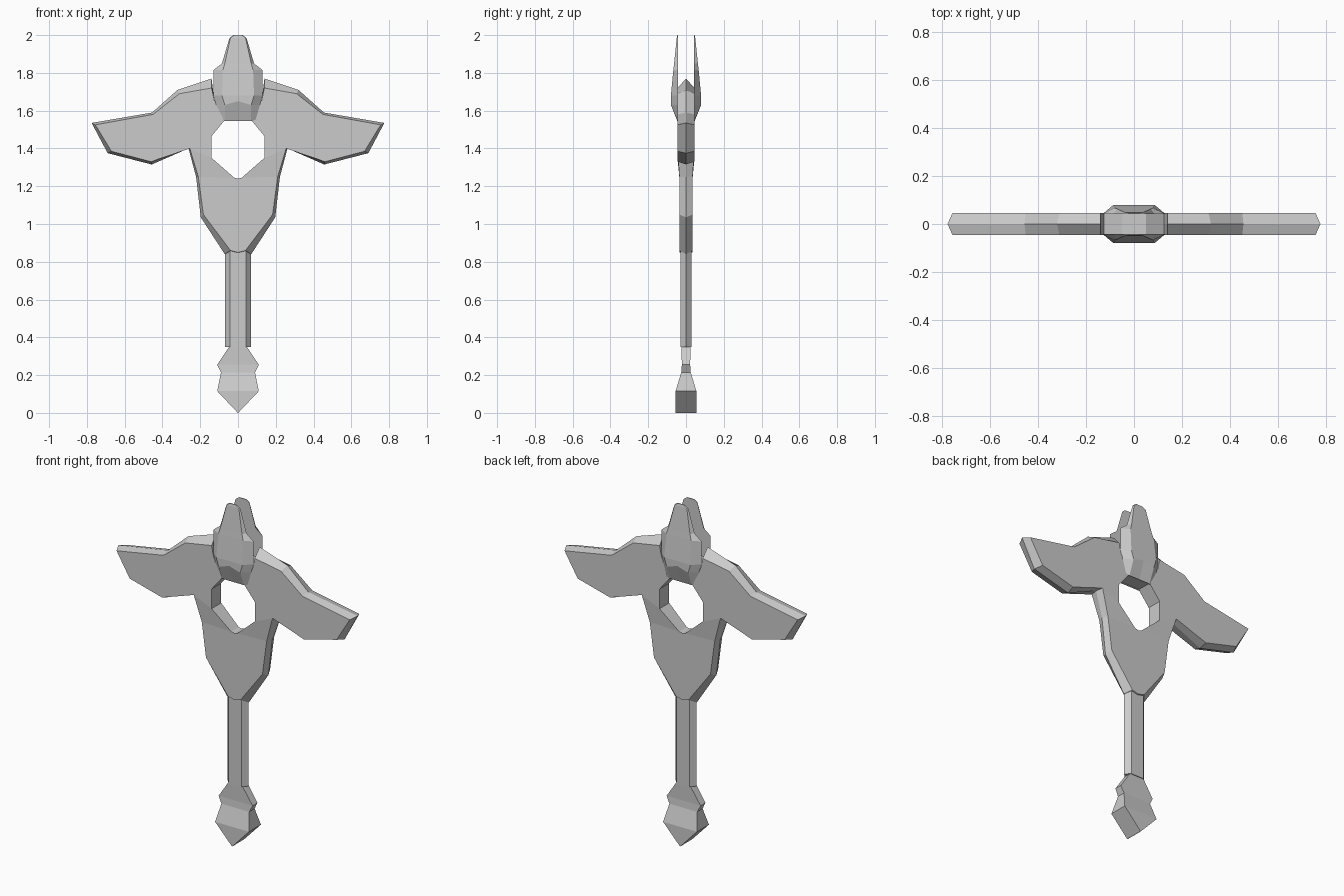
import bpy, bmesh

if "Cube" in bpy.data.objects:
    bpy.data.objects.remove(bpy.data.objects["Cube"])

GREY = (0.6, 0.6, 0.6, 1)
stone = bpy.data.materials.new("plain grey")
stone.use_nodes = True
stone.diffuse_color = GREY
stone.node_tree.nodes["Principled BSDF"].inputs["Base Color"].default_value = GREY


def finish(name, bm, mirror=(False, False, False)):
    """Turn a bmesh into an object, mirrored on the chosen axes."""
    bmesh.ops.remove_doubles(bm, verts=bm.verts, dist=0.0005)
    bmesh.ops.recalc_face_normals(bm, faces=bm.faces)
    front = min(bm.faces, key=lambda f: f.calc_center_median().y)
    if front.normal.y > 0:
        bmesh.ops.reverse_faces(bm, faces=bm.faces)
    mesh = bpy.data.meshes.new(name)
    bm.to_mesh(mesh)
    bm.free()
    mesh.materials.append(stone)
    ob = bpy.data.objects.new(name, mesh)
    bpy.context.collection.objects.link(ob)
    if any(mirror):
        mod = ob.modifiers.new("Mirror", 'MIRROR')
        mod.use_axis = mirror
        mod.merge_threshold = 0.0005
    return ob


def loft(name, rings, mirror=(False, False, False)):
    """Skin a stack of equal-length rings and cap both ends."""
    bm = bmesh.new()
    loops = [[bm.verts.new(p) for p in ring] for ring in rings]
    for a, b in zip(loops, loops[1:]):
        for i in range(len(a)):
            j = (i + 1) % len(a)
            bm.faces.new((a[i], a[j], b[j], b[i]))
    bm.faces.new(loops[0])
    bm.faces.new(loops[-1])
    return finish(name, bm, mirror)


def winged_body():
    # Outline of the flat face, and of the wider middle ridge: (x, z)
    face = [(0, 1.70), (.05, 1.70), (.125, 1.65), (.14, 1.72), (.31, 1.69), (.45, 1.58),
            (.755, 1.525), (.67, 1.385), (.46, 1.33), (.255, 1.40),
            (.21, 1.25), (.183, 1.05), (.04, .86), (0, .85)]
    ridge = [(0, 1.70), (.05, 1.70), (.125, 1.65), (.14, 1.77), (.32, 1.71), (.455, 1.59),
             (.775, 1.535), (.69, 1.375), (.457, 1.315), (.262, 1.40),
             (.222, 1.25), (.197, 1.035), (.07, .84), (0, .84)]
    hole = [(0, 1.55), (.07, 1.55), (.14, 1.465), (.14, 1.35), (.02, 1.245), (0, 1.24)]

    def thick(z):
        return -0.045 if z > 1.3 else -0.035

    bm = bmesh.new()
    f = [bm.verts.new((x, thick(z), z)) for x, z in face]
    r = [bm.verts.new((x, 0, z)) for x, z in ridge]
    h = [bm.verts.new((x, thick(z), z)) for x, z in hole]
    m = [bm.verts.new((x, 0, z)) for x, z in hole]
    # Wing face, sloping band beside the hole, thinner lower face
    bm.faces.new(f[:10] + h[3::-1])
    bm.faces.new((f[9], f[10], h[4], h[3]))
    bm.faces.new(f[10:] + [h[5], h[4]])
    # Bevelled rim and straight hole wall
    for a, b in ((f, r), (h, m)):
        for i in range(len(a) - 1):
            bm.faces.new((a[i], a[i + 1], b[i + 1], b[i]))
    finish("winged_body", bm, (True, True, False))


winged_body()

# Twin upright horns, front and back: z, front half width, front depth, base half width
rows = [(2.0, .02, .046, .025), (1.985, .04, .049, .045), (1.85, .07, .063, .085),
        (1.815, .08, .067, .13), (1.68, .085, .08, .13), (1.63, .07, .08, .12),
        (1.545, .07, .046, .095)]
loft("horns", [[(-b, -.042, z), (-w, -d, z), (0, -d, z + (.02 if z == 1.63 else 0)),
                (w, -d, z), (b, -.042, z)] for z, w, d, b in rows], (False, True, False))

# Six-sided handle
loft("handle", [[(-.068, 0, z), (-.042, -.028, z), (.042, -.028, z),
                 (.068, 0, z), (.042, .028, z), (-.042, .028, z)] for z in (.86, .35)])

# Pointed pommel, flaring towards the bottom: z, half width, half depth
pommel = [(.36, .04, .024), (.255, .11, .022), (.215, .09, .025),
          (.115, .11, .055), (0, .001, .055)]
loft("pommel", [[(-w, -d, z), (w, -d, z), (w, d, z), (-w, d, z)] for z, w, d in pommel])
